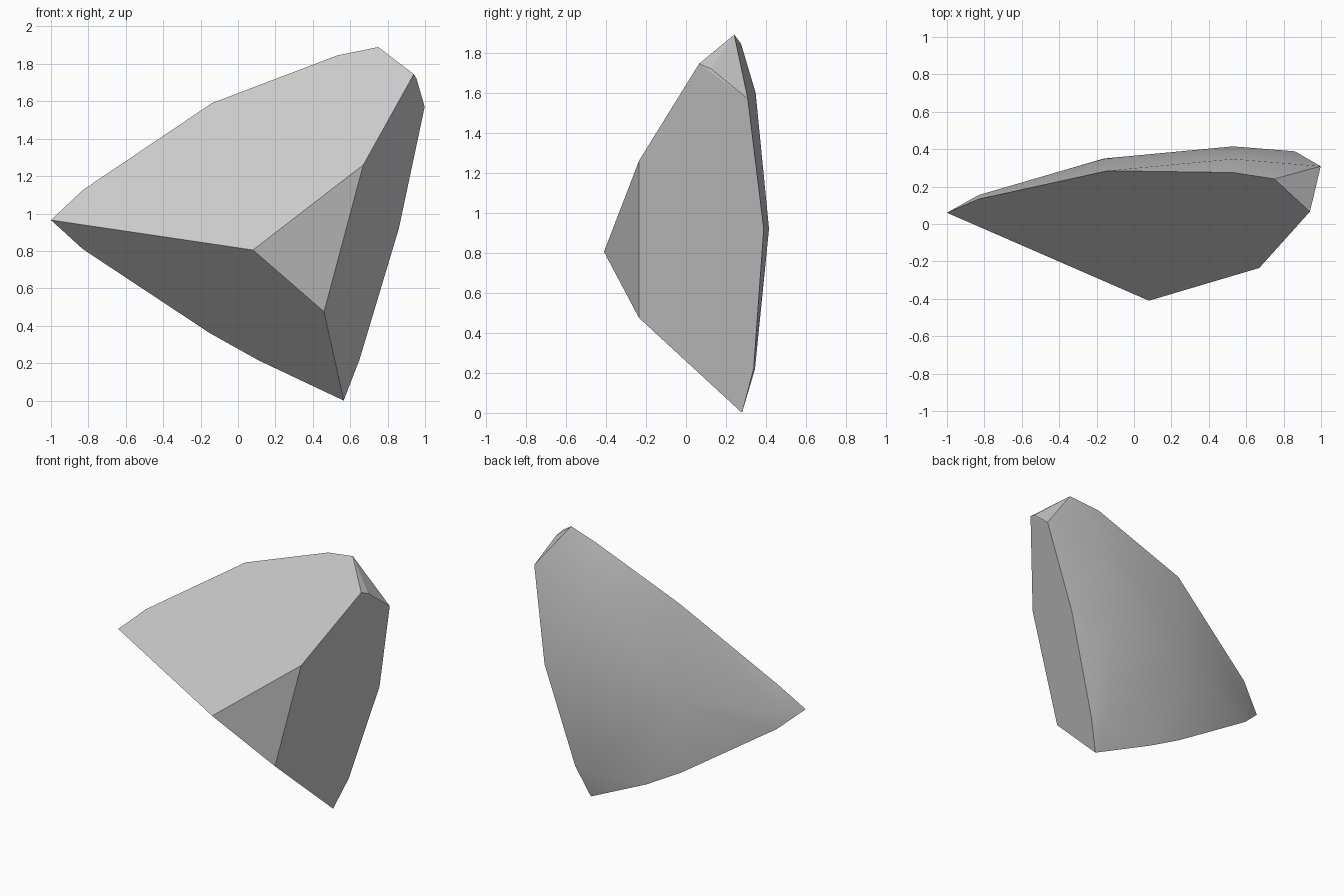
import bpy
import bmesh
from math import radians
from mathutils import Vector

cube = bpy.data.objects.get("Cube")
if cube:
    bpy.data.objects.remove(cube)


def plane_depth(a, b, c):
    """Return a function giving y on the plane through three points."""
    origin = Vector(a)
    normal = (Vector(b) - origin).cross(Vector(c) - origin)

    def depth(x, z):
        offset = normal.x * (x - origin.x) + normal.z * (z - origin.z)
        return origin.y - offset / normal.y
    return depth


# Corners where the broken front facets meet
left_tip = (-1.0, 0.06, 0.965)
nose = (0.08, -0.41, 0.805)
ridge_top = (0.67, -0.235, 1.26)
ridge_low = (0.46, -0.235, 0.475)
foot = (0.565, 0.28, 0.0)

# Rims of the three large facets, given as x and z and laid on their planes
upper = plane_depth(left_tip, nose, ridge_top)
lower = plane_depth(left_tip, nose, foot)
side = plane_depth(ridge_top, ridge_low, foot)
rims = [
    (upper, [(-0.83, 1.125), (-0.14, 1.59), (0.53, 1.845), (0.75, 1.89), (0.94, 1.745)]),
    (lower, [(-0.83, 0.81), (-0.15, 0.36), (0.11, 0.215)]),
    (side, [(0.955, 1.72), (0.998, 1.57), (0.86, 0.92), (0.65, 0.22)]),
]
points = [left_tip, nose, ridge_top, ridge_low, foot]
for depth, rim in rims:
    points += [(x, depth(x, z), z) for x, z in rim]

# Chipped corner and the gently domed back
points += [(0.91, 0.285, 1.68)]
points += [(-0.83, 0.155, 0.93), (-0.16, 0.35, 0.92), (0.53, 0.415, 0.92),
           (0.53, 0.348, 1.6), (0.53, 0.345, 0.22)]

# Wrap the corners in one closed solid
bm = bmesh.new()
for p in points:
    bm.verts.new(p)
hull = bmesh.ops.convex_hull(bm, input=bm.verts[:])
loose = [v for v in bm.verts if not v.link_faces]
bmesh.ops.delete(bm, geom=loose, context='VERTS')
bmesh.ops.recalc_face_normals(bm, faces=bm.faces[:])

# Merge the triangles of each flat facet
is_back = {f: f.normal.y > 0.6 for f in bm.faces}
flat_edges = [e for e in bm.edges if not any(is_back[f] for f in e.link_faces)]
bmesh.ops.dissolve_limit(bm, angle_limit=radians(3), verts=[], edges=flat_edges)

# Smooth the back only, with crisp edges around every broken facet
for f in bm.faces:
    f.smooth = f.normal.y > 0.6
for e in bm.edges:
    e.smooth = all(f.smooth for f in e.link_faces)

mesh = bpy.data.meshes.new("stone_shard")
bm.to_mesh(mesh)
bm.free()
shard = bpy.data.objects.new("stone_shard", mesh)
bpy.context.collection.objects.link(shard)

# Plain stone colour
stone = bpy.data.materials.new("grey_stone")
stone.use_nodes = True
grey = (0.6, 0.6, 0.6, 1.0)
stone.diffuse_color = grey
stone.node_tree.nodes["Principled BSDF"].inputs["Base Color"].default_value = grey
mesh.materials.append(stone)
